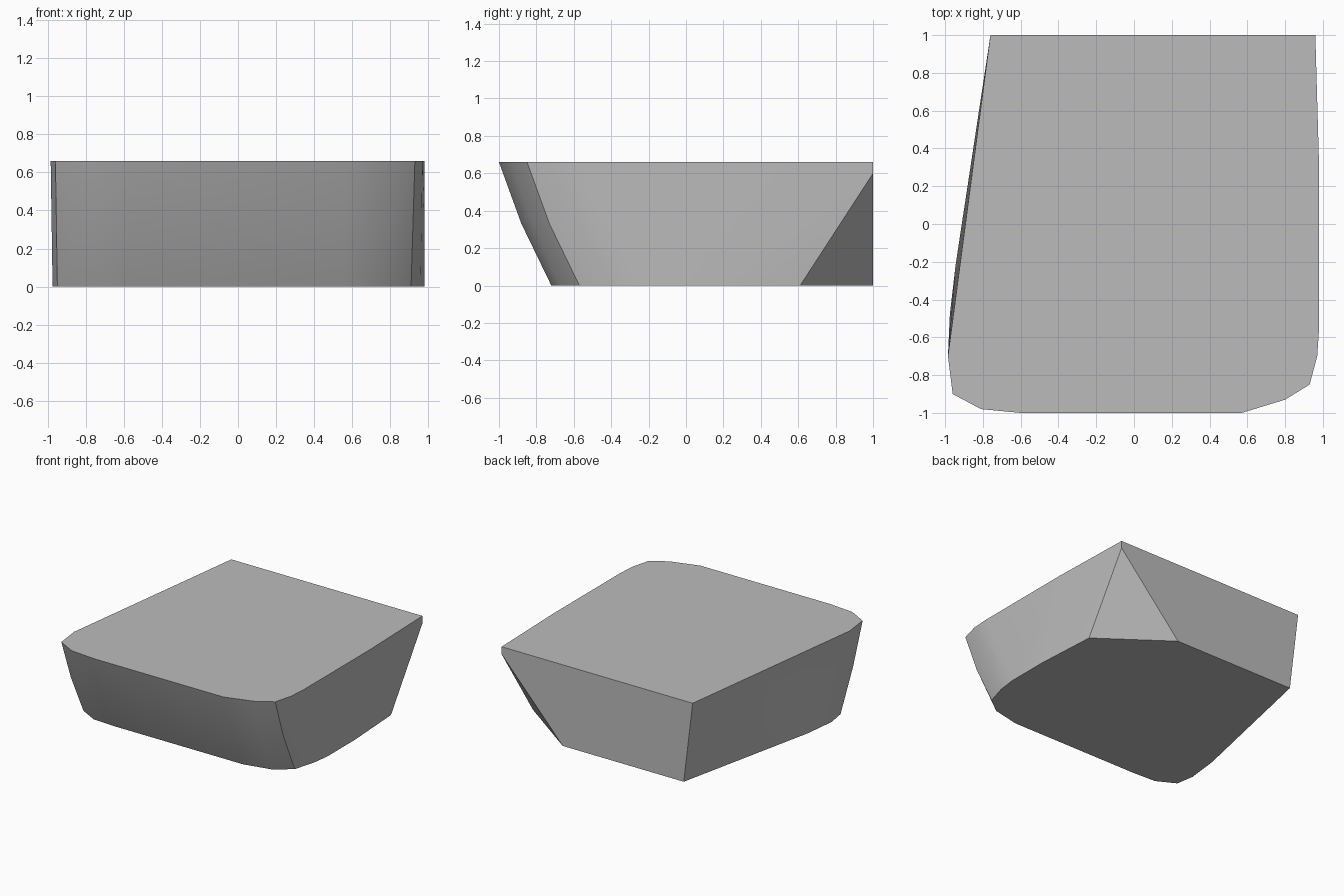
import bpy
import bmesh
from mathutils import Vector

default_cube = bpy.data.objects.get("Cube")
if default_cube:
    bpy.data.objects.remove(default_cube, do_unlink=True)

HEIGHT = 0.66
BULGE = Vector((0, -0.02, 0))


def flat_material(name, colour):
    material = bpy.data.materials.new(name)
    material.use_nodes = True
    material.diffuse_color = colour
    shader = next(node for node in material.node_tree.nodes
                  if node.type == 'BSDF_PRINCIPLED')
    shader.inputs["Base Color"].default_value = colour
    return material


def at_height(points, height):
    return [Vector((x, y, height)) for x, y in points]


# Rounded front edge, listed from the +x side round to the -x side
upper_front = at_height([(0.98, -0.55), (0.97, -0.7), (0.93, -0.85), (0.8, -0.93),
                         (0.57, -1), (-0.6, -1), (-0.81, -0.98), (-0.96, -0.9),
                         (-0.985, -0.7)], HEIGHT)
lower_front = at_height([(0.98, -0.25), (0.96, -0.4), (0.91, -0.57), (0.78, -0.67),
                         (0.55, -0.72), (-0.6, -0.72), (-0.8, -0.71), (-0.95, -0.63),
                         (-0.975, -0.48)], 0)

# Slight outward curve half way up the sloping front
middle_front = [upper.lerp(lower, 0.5) + BULGE
                for upper, lower in zip(upper_front, lower_front)]

# Straight sides and back, with one lower back corner sliced away
upper_back = at_height([(-0.76, 1), (0.96, 1), (0.98, 0.3)], HEIGHT)
lower_back = at_height([(-0.945, -0.22), (-0.68, 1), (0.41, 1),
                        (0.95, 0.61), (0.98, 0.1)], 0)
slice_tip = at_height([(0.96, 1)], 0.6)

# Wrap the outlines in one solid block
bm = bmesh.new()
for point in (upper_front + middle_front + lower_front
              + upper_back + lower_back + slice_tip):
    bm.verts.new(point)
hull = bmesh.ops.convex_hull(bm, input=bm.verts[:])
unused = {item for item in hull["geom_interior"] + hull["geom_unused"]
          if isinstance(item, bmesh.types.BMVert)}
bmesh.ops.delete(bm, geom=list(unused), context='VERTS')
bmesh.ops.dissolve_limit(bm, angle_limit=0.01, verts=bm.verts[:], edges=bm.edges[:])
bmesh.ops.recalc_face_normals(bm, faces=bm.faces[:])

mesh = bpy.data.meshes.new("tapered_block")
bm.to_mesh(mesh)
bm.free()
mesh.materials.append(flat_material("light grey", (0.5, 0.5, 0.5, 1)))
block = bpy.data.objects.new("tapered_block", mesh)
bpy.context.collection.objects.link(block)

# Smooth the rounded front and keep the cut edges crisp
bpy.ops.object.select_all(action='DESELECT')
block.select_set(True)
bpy.context.view_layer.objects.active = block
bpy.ops.object.shade_smooth_by_angle(angle=0.52)
